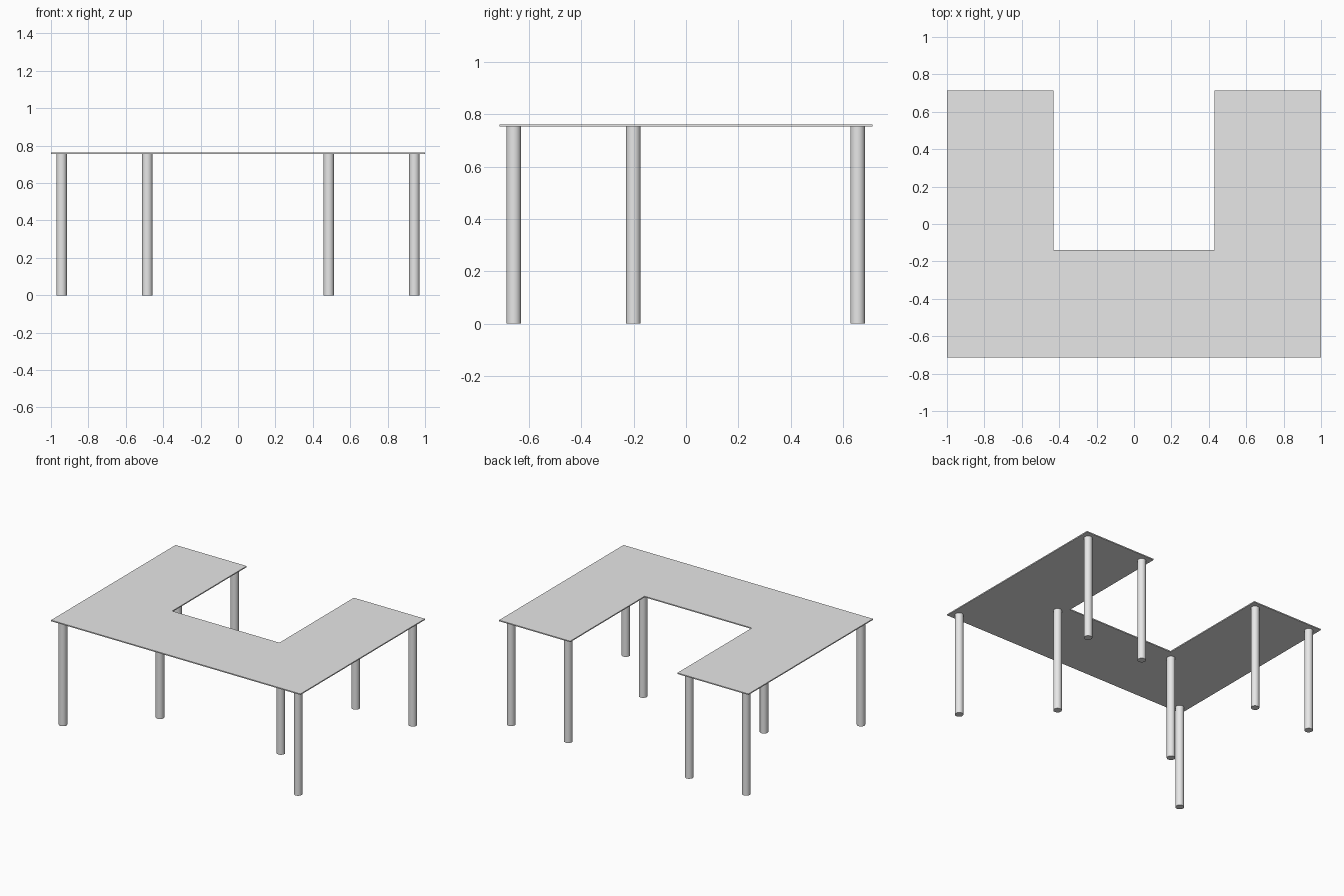
import bpy
import bmesh
import math

cube = bpy.data.objects.get("Cube")
if cube:
    bpy.data.objects.remove(cube, do_unlink=True)

TOP_Z, THICK = 0.762, 0.008
LEG_RADIUS = 0.028

grey = bpy.data.materials.new("light_grey")
grey.use_nodes = True
colour = (0.8, 0.8, 0.8, 1)
grey.diffuse_color = colour
grey.node_tree.nodes["Principled BSDF"].inputs["Base Color"].default_value = colour

# U-shaped table top: outline extruded to a thin slab
outline = [(-1, -0.713), (1, -0.713), (1, 0.713), (0.43, 0.713),
           (0.43, -0.14), (-0.43, -0.14), (-0.43, 0.713), (-1, 0.713)]
bm = bmesh.new()
face = bm.faces.new([bm.verts.new((x, y, TOP_Z - THICK)) for x, y in outline])
slab = bmesh.ops.extrude_face_region(bm, geom=[face])
bmesh.ops.translate(bm, vec=(0, 0, THICK),
                    verts=[v for v in slab["geom"] if isinstance(v, bmesh.types.BMVert)])
bmesh.ops.recalc_face_normals(bm, faces=bm.faces)
mesh = bpy.data.meshes.new("table_top")
bm.to_mesh(mesh)
bm.free()
mesh.materials.append(grey)
top = bpy.data.objects.new("table_top", mesh)
bpy.context.collection.objects.link(top)


def add_leg(name, x, y):
    height = TOP_Z - THICK
    bpy.ops.mesh.primitive_cylinder_add(vertices=32, radius=LEG_RADIUS, depth=height,
                                        location=(x, y, height / 2))
    leg = bpy.context.object
    leg.name = leg.data.name = name
    leg.data.materials.append(grey)
    bpy.ops.object.shade_smooth_by_angle(angle=math.radians(40))


# Four round legs on each side: outer corners, inner corner and arm end
places = {"front_outer": (0.943, -0.658), "front_inner": (0.485, -0.201),
          "back_outer": (0.943, 0.656), "back_inner": (0.485, 0.656)}
for side, sign in (("left", 1), ("right", -1)):
    for place, (x, y) in places.items():
        add_leg(f"{side}_{place}_leg", sign * x, y)
